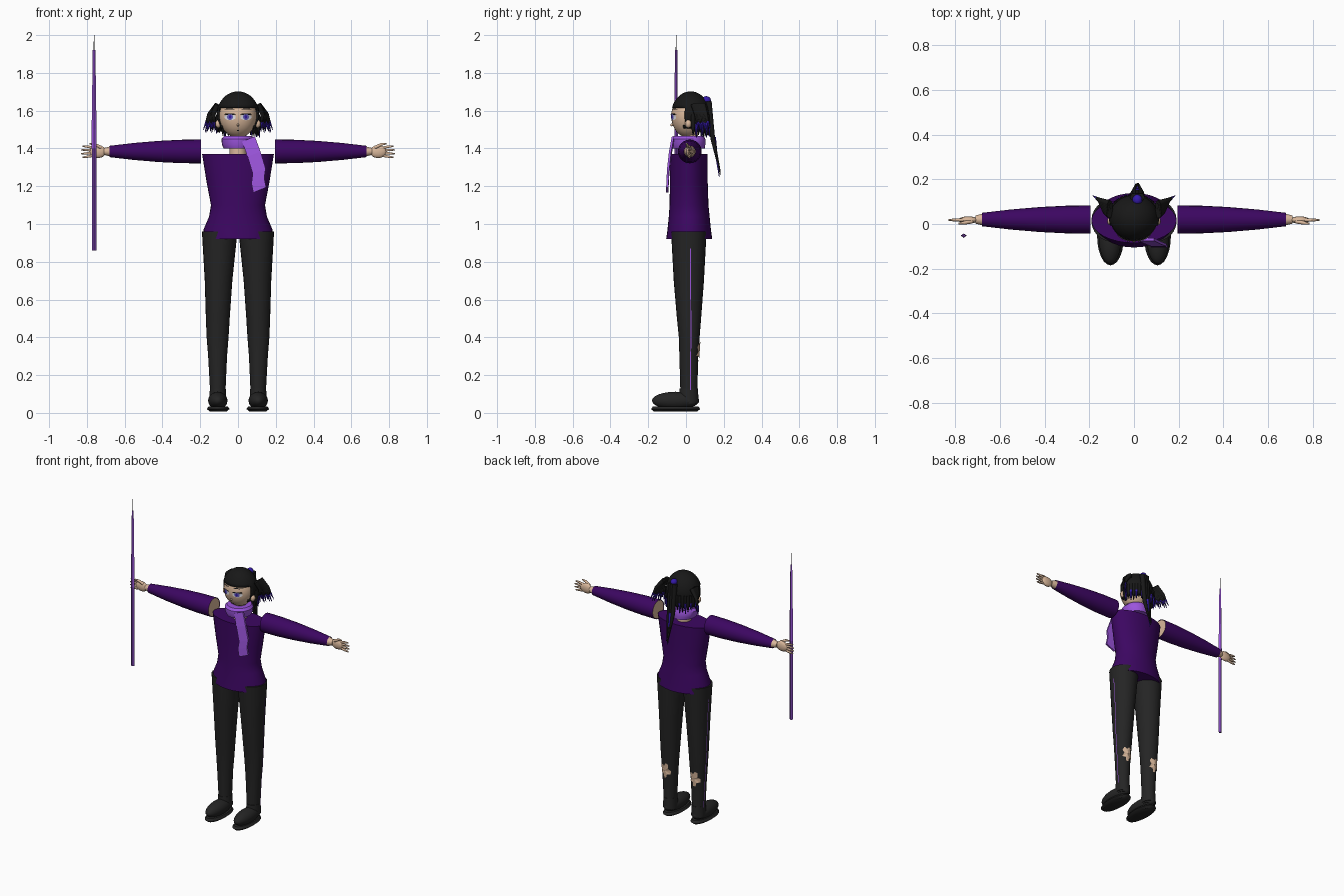
import bpy, bmesh, math, random
from mathutils import Vector

random.seed(4)
if "Cube" in bpy.data.objects:
    bpy.data.objects.remove(bpy.data.objects["Cube"])


def material(name, r, g, b):
    m = bpy.data.materials.new(name)
    m.use_nodes = True
    m.diffuse_color = (r, g, b, 1)
    node = next(n for n in m.node_tree.nodes if n.type == 'BSDF_PRINCIPLED')
    node.inputs["Base Color"].default_value = (r, g, b, 1)
    return m


SKIN = material("skin", .7, .48, .33)
SHIRT = material("deep purple", .045, .002, .12)
SCARF = material("light purple", .33, .09, .72)
BLADE = material("blade purple", .2, .06, .44)
PANTS = material("charcoal", .018, .018, .018)
HAIR = material("hair black", .009, .009, .009)
INDIGO = material("indigo", .035, .01, .4)
IRIS = material("iris blue", .14, .12, .5)
WHITE = material("eye white", .75, .75, .8)


def finish(name, bm, mat, smooth=True):
    bmesh.ops.recalc_face_normals(bm, faces=bm.faces)
    me = bpy.data.meshes.new(name)
    bm.to_mesh(me)
    bm.free()
    me.materials.append(mat)
    ob = bpy.data.objects.new(name, me)
    bpy.context.collection.objects.link(ob)
    if smooth:
        bpy.ops.object.select_all(action='DESELECT')
        ob.select_set(True)
        bpy.context.view_layer.objects.active = ob
        bpy.ops.object.shade_smooth_by_angle(angle=math.radians(40))
    return ob


def loft(name, rings, mat, axis='Z', sides=24, caps=True, smooth=True):
    """Elliptic rings: (height, centre a, centre b, radius a, radius b)."""
    bm = bmesh.new()
    loops = []
    for h, ca, cb, ra, rb in rings:
        loop = []
        for i in range(sides):
            t = math.tau * i / sides
            a, b = ca + ra * math.cos(t), cb + rb * math.sin(t)
            loop.append(bm.verts.new((a, b, h) if axis == 'Z' else (h, a, b)))
        loops.append(loop)
    for lo, hi in zip(loops, loops[1:]):
        for i in range(sides):
            j = (i + 1) % sides
            bm.faces.new((lo[i], lo[j], hi[j], hi[i]))
    if caps:
        bm.faces.new(loops[0])
        bm.faces.new(loops[-1])
    return finish(name, bm, mat, smooth)


def ball(name, centre, radii, mat, keep=None, segments=32):
    bm = bmesh.new()
    bmesh.ops.create_uvsphere(bm, u_segments=segments, v_segments=segments // 2, radius=1)
    for v in bm.verts:
        v.co = Vector(c + r * x for c, r, x in zip(centre, radii, v.co))
    if keep:
        gone = [f for f in bm.faces if not keep(f.calc_center_median())]
        bmesh.ops.delete(bm, geom=gone, context='FACES')
    return finish(name, bm, mat)


def strand(name, points, radii, mat):
    """Tapered tube through a few points."""
    cu = bpy.data.curves.new(name, 'CURVE')
    cu.dimensions = '3D'
    cu.bevel_depth, cu.bevel_resolution, cu.use_fill_caps = 1, 1, True
    sp = cu.splines.new('POLY')
    sp.points.add(len(points) - 1)
    for p, co, r in zip(sp.points, points, radii):
        p.co, p.radius = (*co, 1), r
    cu.materials.append(mat)
    ob = bpy.data.objects.new(name, cu)
    bpy.context.collection.objects.link(ob)


def plate(name, cx, cz, outline, depth, mat):
    """Thin fan of faces laid on a surface given by depth(x, z)."""
    bm = bmesh.new()
    mid = bm.verts.new((cx, depth(cx, cz), cz))
    rim = [bm.verts.new((cx + x, depth(cx + x, cz + z), cz + z)) for x, z in outline]
    for i, v in enumerate(rim):
        bm.faces.new((mid, v, rim[(i + 1) % len(rim)]))
    finish(name, bm, mat, False)


def ribbon(name, rows, mat):
    bm = bmesh.new()
    rows = [[bm.verts.new(co) for co in row] for row in rows]
    for a, b in zip(rows, rows[1:]):
        bm.faces.new((a[0], a[1], b[1], b[0]))
    return finish(name, bm, mat, False)


def oval(rx, rz, n=16):
    return [(rx * math.cos(math.tau * i / n), rz * math.sin(math.tau * i / n)) for i in range(n)]


# Torso and neck
loft("shirt", [(.92, 0, .017, .18, .122), (.97, 0, .017, .183, .115), (1.04, 0, .017, .153, .108),
               (1.1, 0, .016, .143, .103), (1.22, 0, .015, .166, .1), (1.37, 0, .015, .19, .1)],
     SHIRT, sides=32)
loft("neck", [(1.35, 0, .02, .045, .045), (1.5, 0, .02, .042, .042)], SKIN)

# Scarf ring and hanging end
loft("scarf_ring", [(1.4, 0, .015, .075, .085), (1.42, 0, .012, .085, .09),
                    (1.45, 0, .012, .088, .09), (1.465, 0, .015, .075, .08)], SCARF)
path = [(.055, -.075, 1.45), (.085, -.09, 1.37), (.112, -.1, 1.28), (.105, -.103, 1.23), (.115, -.105, 1.18)]
end = ribbon("scarf_end", [[(x + s * .034, y, z + s * .014) for s in (-1, 1)] for x, y, z in path], SCARF)
end.modifiers.new("thickness", 'SOLIDIFY').thickness = .012

# Limbs, built once per side
LEG = [(.05, .107, .015, .04, .045), (.12, .107, .015, .041, .045), (.3, .108, .015, .05, .05),
       (.4, .108, .017, .058, .055), (.5, .107, .016, .063, .064), (.7, .103, .015, .073, .08),
       (.96, .097, .015, .094, .094)]
tear = [(x * k, z * k) for i, (x, z) in enumerate(oval(.04, .055, 14)) for k in [(.6, .95, 1)[i % 3]]]
for side, s in (("left", 1), ("right", -1)):
    loft(side + "_trouser_leg", [(z, s * x, y, rx, ry) for z, x, y, rx, ry in LEG], PANTS)
    loft(side + "_boot_cuff", [(.06, s * .107, .015, .045, .052), (.13, s * .107, .015, .042, .048)], PANTS)
    ball(side + "_boot", (s * .107, -.055, .065), (.051, .125, .047), PANTS)
    loft(side + "_sole", [(.008, s * .105, -.055, .045, .115), (.02, s * .105, -.055, .06, .13),
                          (.035, s * .105, -.055, .05, .12)], PANTS)

    # Outer seam stripe
    ribbon(side + "_seam_stripe", [[(s * (x + rx + .003), y + w, z) for w in (.007, .012)]
                                   for z, x, y, rx, ry in LEG[1:-1] + [(.87, .098, .015, .088, .089)]], SCARF)

    # Torn patch on the calf
    def calf(x, z, s=s):
        k = (z - .3) / .1
        u = (x - s * .108) / (.05 + .008 * k)
        return .015 + .002 * k + (.05 + .005 * k) * math.sqrt(max(0, 1 - u * u)) + .006
    plate(side + "_calf_tear", s * .111, .325, tear, calf, SKIN)

    # Sleeve with the arm inside
    loft(side + "_sleeve", [(s * x, .02, 1.384, r, r) for x, r in
                            ((.195, .063), (.3, .062), (.42, .056), (.55, .045), (.68, .03))],
         SHIRT, 'X', caps=False)
    loft(side + "_arm", [(s * x, .02, 1.384, r, r) for x, r in ((.197, .06), (.42, .05), (.67, .028), (.71, .018))],
         SKIN, 'X')
    ball(side + "_palm", (s * .742, .018, 1.383), (.045, .016, .034), SKIN, segments=16)
    for i in range(4):
        d = i - 1.5
        strand(f"{side}_finger_{i + 1}", [(s * .765, .018, 1.383 + d * .014),
                                          (s * .8, .018, 1.383 + d * .018),
                                          (s * (.833 - abs(d) * .006), .018, 1.382 + d * .02)],
               (.008, .007, .004), SKIN)
    strand(side + "_thumb", [(s * .725, .012, 1.405), (s * .76, .005, 1.422), (s * .785, .002, 1.425)],
           (.01, .008, .004), SKIN)

# Head
HEAD, SIZE = (0, .012, 1.572), (.099, .09, .115)
ball("head", HEAD, SIZE, SKIN)


def face(lift):
    def depth(x, z):
        k = 1 - (x / SIZE[0]) ** 2 - ((z - HEAD[2]) / SIZE[2]) ** 2
        return HEAD[1] - SIZE[1] * math.sqrt(max(0, k)) - lift
    return depth


for side, s in (("left", 1), ("right", -1)):
    plate(side + "_eye_white", s * .042, 1.566, oval(.03, .017), face(.002), WHITE)
    plate(side + "_upper_lash", s * .042, 1.581, oval(.032, .004), face(.004), HAIR)
    plate(side + "_iris", s * .042, 1.567, oval(.016, .016), face(.004), IRIS)
    plate(side + "_pupil", s * .042, 1.567, oval(.007, .009), face(.006), INDIGO)
    plate(side + "_eyebrow", s * .045, 1.608, oval(.028, .003), face(.003), HAIR)
    ball(side + "_ear", (s * .104, .012, 1.53), (.016, .018, .022), SKIN, segments=12)
ball("nose", (0, -.075, 1.525), (.006, .008, .008), SKIN, segments=12)
plate("mouth", 0, 1.495, oval(.01, .0015), face(.003), HAIR)

# Hair cap with straight fringe and sides ahead of the ears
cap = ball("hair_cap", (0, .025, 1.578), (.112, .104, .124), HAIR,
           lambda c: c.z > 1.622 or (c.y > -.01 and c.z > 1.5), 40)
cap.modifiers.new("thickness", 'SOLIDIFY').thickness = .008

# Flared back locks with indigo tips
for i in range(19):
    t = math.radians(5 + 170 * i / 18)
    c, n = math.cos(t), math.sin(t)
    low = random.uniform(1.46, 1.49)
    strand(f"back_lock_{i}", [(.105 * c, .03 + .09 * n, 1.58), (.11 * c, .03 + .094 * n, 1.52),
                              (.108 * c, .03 + .09 * n, low)], (.014, .012, .002), HAIR)
    if i % 2:
        strand(f"back_tip_{i}", [(.116 * c, .03 + .1 * n, 1.53), (.118 * c, .03 + .1 * n, low - .005)],
               (.009, .002), INDIGO)

# Side bunches
for side, s in (("left", 1), ("right", -1)):
    for i in range(8):
        k = i / 7
        root = (s * .108, .04 + .05 * k, 1.632)
        bend = (s * (.13 + .022 * k), .055 + .05 * k, 1.58)
        tip = Vector((s * (.118 + .062 * k), .065 + .06 * k, 1.495 + .01 * math.sin(i * 2)))
        strand(f"{side}_bunch_{i}", [root, bend, tip], (.016, .012, .001), HAIR)
        strand(f"{side}_bunch_tip_{i}", [Vector(bend).lerp(tip, .5), tip + Vector((s * .004, .002, -.006))],
               (.007, .001), INDIGO)

# Ponytail
ball("ponytail_tie", (.015, .108, 1.655), (.022, .024, .022), INDIGO, segments=16)
for i, d in enumerate((-.016, 0, .016)):
    strand(f"ponytail_{i}", [(.015 + d, .12, 1.65), (.015 + d, .13, 1.56), (.015 + d, .142, 1.45),
                             (.015 + d / 3, .182, 1.26 + abs(d))], (.018, .016, .014, .002), HAIR)
strand("ponytail_tip", [(.015, .148, 1.46), (.015, .176, 1.25)], (.012, .002), INDIGO)

# Staff blade: darker grip end, bright upper half, needle point
loft("staff_lower", [(.86, -.762, -.052, .012, .01), (1.4, -.762, -.052, .012, .01)],
     BLADE, sides=4, smooth=False)
loft("staff_upper", [(1.4, -.762, -.052, .014, .009), (1.5, -.762, -.052, .013, .009),
                     (1.92, -.762, -.052, .007, .007)], SCARF, sides=4, smooth=False)
loft("staff_needle", [(1.9, -.762, -.052, .003, .003), (2, -.762, -.052, .001, .001)],
     PANTS, sides=4, smooth=False)
